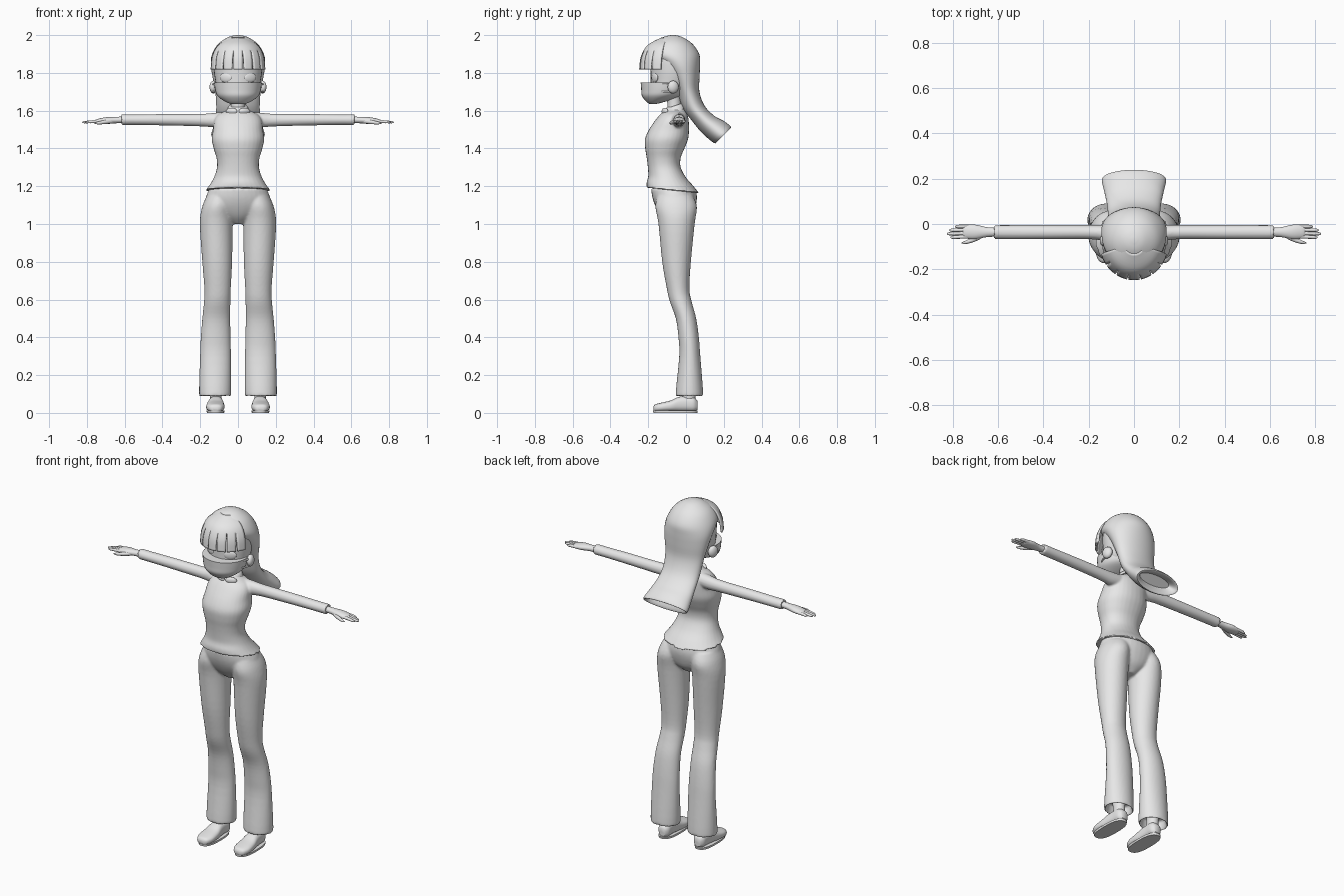
import bpy
import bmesh
import math
from mathutils import Vector, Matrix

cube = bpy.data.objects.get("Cube")
if cube:
    bpy.data.objects.remove(cube, do_unlink=True)

X, Y, Z = Vector((1, 0, 0)), Vector((0, 1, 0)), Vector((0, 0, 1))
CM = 0.01  # all part dimensions are written in hundredths of a unit

clay = bpy.data.materials.new("light grey")
clay.use_nodes = True
GREY = (0.8, 0.8, 0.8, 1)
clay.diffuse_color = GREY
clay.node_tree.nodes["Principled BSDF"].inputs["Base Color"].default_value = GREY


def spline(rows, steps):
    """Smooth curve through rows of numbers."""
    rows = [tuple(r) + (0,) * (6 - len(r)) for r in rows]
    out = []
    for i in range(len(rows) - 1):
        a, b, c, d = rows[max(i - 1, 0)], rows[i], rows[i + 1], rows[min(i + 2, len(rows) - 1)]
        for s in range(steps):
            t = s / steps
            out.append([q + t * t * (3 - 2 * t) * (r - q)
                        + t * (1 - t) * ((1 - t) * (r - p) - t * (e - q)) / 2
                        for p, q, r, e in zip(a, b, c, d)])
    return out + [list(rows[-1])]


def loft(bm, rows, u=X, v=Y, power=2, sides=32, steps=4, mirror=False):
    """Skin rings given as (x, y, z, radius_u, radius_v, tilt in degrees)."""
    for sign in ((1, -1) if mirror else (1,)):
        rings = []
        for x, y, z, ru, rv, tilt in spline(rows, steps):
            w = Matrix.Rotation(math.radians(tilt), 3, "X") @ v
            ring = []
            for k in range(sides):
                a = math.tau * k / sides
                c, s = math.cos(a), math.sin(a)
                c = math.copysign(abs(c) ** (2 / power), c)
                s = math.copysign(abs(s) ** (2 / power), s)
                p = (Vector((x, y, z)) + u * c * max(ru, 0.1) + w * s * max(rv, 0.1)) * CM
                p.x *= sign
                ring.append(bm.verts.new(p))
            rings.append(ring)
        for low, high in zip(rings, rings[1:]):
            for k in range(sides):
                n = (k + 1) % sides
                bm.faces.new((low[k], low[n], high[n], high[k]))
        bm.faces.new(rings[0])
        bm.faces.new(rings[-1])


def ball(bm, centre, radii, turn=0):
    """Mirrored pair of ellipsoids."""
    for sign in (1, -1):
        place = (Matrix.Translation(Vector(centre) * CM) @ Matrix.Rotation(turn, 4, "Z")
                 @ Matrix.Diagonal(Vector(radii) * CM).to_4x4())
        bmesh.ops.create_uvsphere(bm, u_segments=24, v_segments=12, radius=1,
                                  matrix=Matrix.Diagonal((sign, 1, 1, 1)) @ place)


def finish(name, bm, fuse=0.0, thickness=0.0):
    bmesh.ops.recalc_face_normals(bm, faces=bm.faces)
    for f in bm.faces:
        f.smooth = True
    mesh = bpy.data.meshes.new(name)
    bm.to_mesh(mesh)
    bm.free()
    mesh.set_sharp_from_angle(angle=math.radians(50))
    mesh.materials.append(clay)
    obj = bpy.data.objects.new(name, mesh)
    bpy.context.collection.objects.link(obj)
    if fuse:
        remesh = obj.modifiers.new("fuse", "REMESH")
        remesh.mode = "VOXEL"
        remesh.voxel_size = fuse
        remesh.use_smooth_shade = True
        soften = obj.modifiers.new("soften", "SMOOTH")
        soften.iterations = 4
    if thickness:
        solid = obj.modifiers.new("thickness", "SOLIDIFY")
        solid.thickness = thickness
        solid.offset = 0
    return obj


# Trousers: pelvis fused with two flared legs, hems hollow
bm = bmesh.new()
loft(bm, [(0, -6.7, 119, 15, 11.8), (0, -6, 114, 17, 11.8), (0, -5.5, 109, 17, 10.5),
          (0, -5, 104, 11, 8), (0, -5, 100, 3, 4)])
loft(bm, [(9, -5.8, 115, 7.5, 9.5), (10.8, -5.2, 109, 8.2, 11), (11.5, -5, 100, 8.7, 9.6),
          (11, -5, 80, 7.9, 7.6), (10.8, -4.2, 66, 7, 6), (11, -2.8, 59, 7, 5.8),
          (11.5, 0, 50, 7.4, 5.4), (11.8, 1.4, 40, 7.9, 5.4), (11.9, 2, 30, 8.2, 5.6),
          (12.1, 1.8, 10, 8.5, 7.3), (12.1, 1.8, 10, 7.4, 6.2), (12, 1.8, 14, 6.8, 5.4)],
     mirror=True)
finish("trousers", bm, fuse=0.007)

# Top: torso fused with sleeves
bm = bmesh.new()
loft(bm, [(0, -6, 162, 4, 4), (0, -6, 160, 6.5, 5.5), (0, -6.5, 158, 10.5, 7.2),
          (0, -7.4, 155, 12.6, 8.8), (0, -9, 150, 13.2, 10.6), (0, -10.3, 145, 13.9, 11.4),
          (0, -11.2, 140, 12.9, 10.4), (0, -11.8, 135, 11.4, 9), (0, -11.5, 130, 11.1, 8.7),
          (0, -10, 125, 12.6, 10, -2), (0, -8.5, 121, 14.8, 12.4, -4),
          (0, -7, 117.8, 17.2, 13.9, -6)], power=2.15)
loft(bm, [(6, -4.5, 155.5, 4, 4), (13, -4, 155, 3.5, 3.8), (20, -3.6, 155, 3.1, 3.3),
          (40, -3.6, 155.2, 3.1, 3), (55, -3.6, 155.2, 3.1, 2.8), (61.5, -3.6, 155.2, 3, 2.8),
          (61.5, -3.6, 155.2, 2.2, 2)], Y, Z, mirror=True)
finish("top_with_sleeves", bm, fuse=0.006)

# Hands: palm, four fingers and a thumb each
bm = bmesh.new()
loft(bm, [(60, -3.6, 155.2, 1.9, 1.7), (65, -3.6, 155, 2.2, 1.7), (70, -3.5, 154.7, 3.2, 1.8),
          (74, -3.4, 154.3, 3, 1.4), (75.5, -3.4, 154.2, 2.4, 0.9)], Y, Z, mirror=True, sides=20)
for y, tip in ((-1.1, 79), (-2.6, 81.5), (-4.1, 82.5), (-5.6, 81)):
    loft(bm, [(73, y, 154.4, 0.8, 0.9), (77, y * 1.02, 154.2, 0.8, 0.8),
              (tip - 1, y * 1.05, 153.9, 0.7, 0.6), (tip, y * 1.05, 153.9, 0.2, 0.2)],
         Y, Z, mirror=True, sides=10, steps=2)
loft(bm, [(66, -4.6, 154.5, 1, 1.1), (70, -6.6, 154, 1.1, 1.1), (74, -8, 153.5, 0.8, 0.8),
          (76, -8.3, 153.3, 0.2, 0.2)], Y, Z, mirror=True, sides=10, steps=3)
finish("hands", bm)

# Shoes with thin soles, and ankles
bm = bmesh.new()
loft(bm, [(12, -17.3, 2.2, 1.5, 1), (12, -16.3, 2.6, 3.4, 1.9), (12, -13, 3, 4.8, 2.4),
          (11.9, -8, 3.6, 4.7, 3), (11.8, -4, 4.5, 4.1, 3.9), (11.7, 0, 4.8, 3.7, 4.1),
          (11.6, 4, 4.6, 3.5, 3.9), (11.6, 6, 4, 2, 2.4)], X, Z, power=2.5, mirror=True)
finish("shoes", bm)
bm = bmesh.new()
loft(bm, [(11.9, -5.6, 0, 4.6, 11.6), (11.9, -5.6, 1.2, 4.7, 11.8)], mirror=True, power=2.6)
finish("shoe_soles", bm)
bm = bmesh.new()
loft(bm, [(11.7, 1.5, 7, 3, 3.5), (11.8, 1.5, 11, 3.2, 3.5), (11.9, 1.5, 17, 3.5, 3.7)], mirror=True)
finish("ankles", bm)

# Neck and collar
bm = bmesh.new()
loft(bm, [(0, -6, 158, 4, 4), (0, -6.3, 164, 3.6, 3.6), (0, -7, 172, 4, 4)])
finish("neck", bm)
bm = bmesh.new()
loft(bm, [(0, -5.8, 159.5, 6.2, 6, 18), (0, -6, 161.5, 5.4, 5.4, 18), (0, -6.1, 162.6, 4.5, 4.5, 18)])
ball(bm, (3.4, -11.2, 159.6), (3.2, 1.3, 1.9), 0.4)
finish("collar", bm)

# Head, ears and eyes
bm = bmesh.new()
loft(bm, [(0, -14, 164.5, 2, 2), (0, -12, 167, 7.5, 6.5), (0, -9, 171, 10.8, 9.6),
          (0, -7.5, 176, 12, 11.2), (0, -7, 182, 12.8, 11.8), (0, -7, 189, 12.5, 12),
          (0, -7, 194, 9, 9), (0, -7, 196, 2, 2)])
finish("head", bm)
bm = bmesh.new()
ball(bm, (13, -6.8, 172.5), (2, 3, 3.4), 0.3)
finish("ears", bm)
bm = bmesh.new()
ball(bm, (6.4, -16.5, 177.5), (3.5, 1, 2.6), 0.45)
finish("eyes", bm)

# Face mask and its ear loops
bm = bmesh.new()
loft(bm, [(0, -11.5, 175, 12.7, 12.5), (0, -12, 171, 12.1, 11.7), (0, -13, 168, 11, 10.4),
          (0, -15.2, 165.5, 8, 6.5), (0, -17.2, 163.8, 4.5, 2.6), (0, -17.8, 163.4, 1, 0.8)])
for z in (170, 174):
    loft(bm, [(12, -13, z, 0.4, 0.5), (13, -10, z, 0.4, 0.5), (13.6, -6.5, z, 0.4, 0.5)],
         X, Z, mirror=True, sides=8)
finish("face_mask", bm)

# Long hair: crown flowing into a backswept tail with a dished end
bm = bmesh.new()
loft(bm, [(0, -7, 200, 1, 1), (0, -7, 199, 5, 5), (0, -7, 195.5, 10.3, 10.3),
          (0, -6.4, 190, 13.7, 13.4), (0, -3, 184.5, 14.4, 10.4), (0, -0.6, 178, 13.5, 7.8),
          (0, 1.2, 170, 12, 5.9), (0, 4.2, 161.8, 11.5, 5.8, 6), (0, 9.2, 155.8, 12, 6, 14),
          (0, 14, 151.6, 13, 6.6, 27), (0, 19.3, 147.2, 14.2, 6.2, 44),
          (0, 19.3, 147.4, 12.6, 4.8, 44), (0, 17, 149.5, 10, 3, 40)], sides=40)
finish("long_hair", bm)

# Fringe: tapered strands wrapped around the forehead
bm = bmesh.new()
profile = spline([(198.2, 4.5), (194.3, 11.5), (188.5, 14.9), (181.8, 15.8)], 5)
strands, columns, half_arc = 7, 5, math.radians(74)
width = 2 * half_arc / strands
for i in range(strands):
    middle = -half_arc + (i + 0.5) * width
    rows = []
    for z, r, *_ in profile:
        fill = 1 - 0.13 * max(0, min(1, (192 - z) / 9))
        row = []
        for k in range(columns):
            a = middle + (k / (columns - 1) - 0.5) * width * fill
            row.append(bm.verts.new(Vector((0.93 * r * math.sin(a), -8.5 - r * math.cos(a), z)) * CM))
        rows.append(row)
    for upper, lower in zip(rows, rows[1:]):
        for k in range(columns - 1):
            bm.faces.new((upper[k], lower[k], lower[k + 1], upper[k + 1]))
bmesh.ops.remove_doubles(bm, verts=bm.verts, dist=0.0001)
finish("fringe", bm, thickness=0.01)
